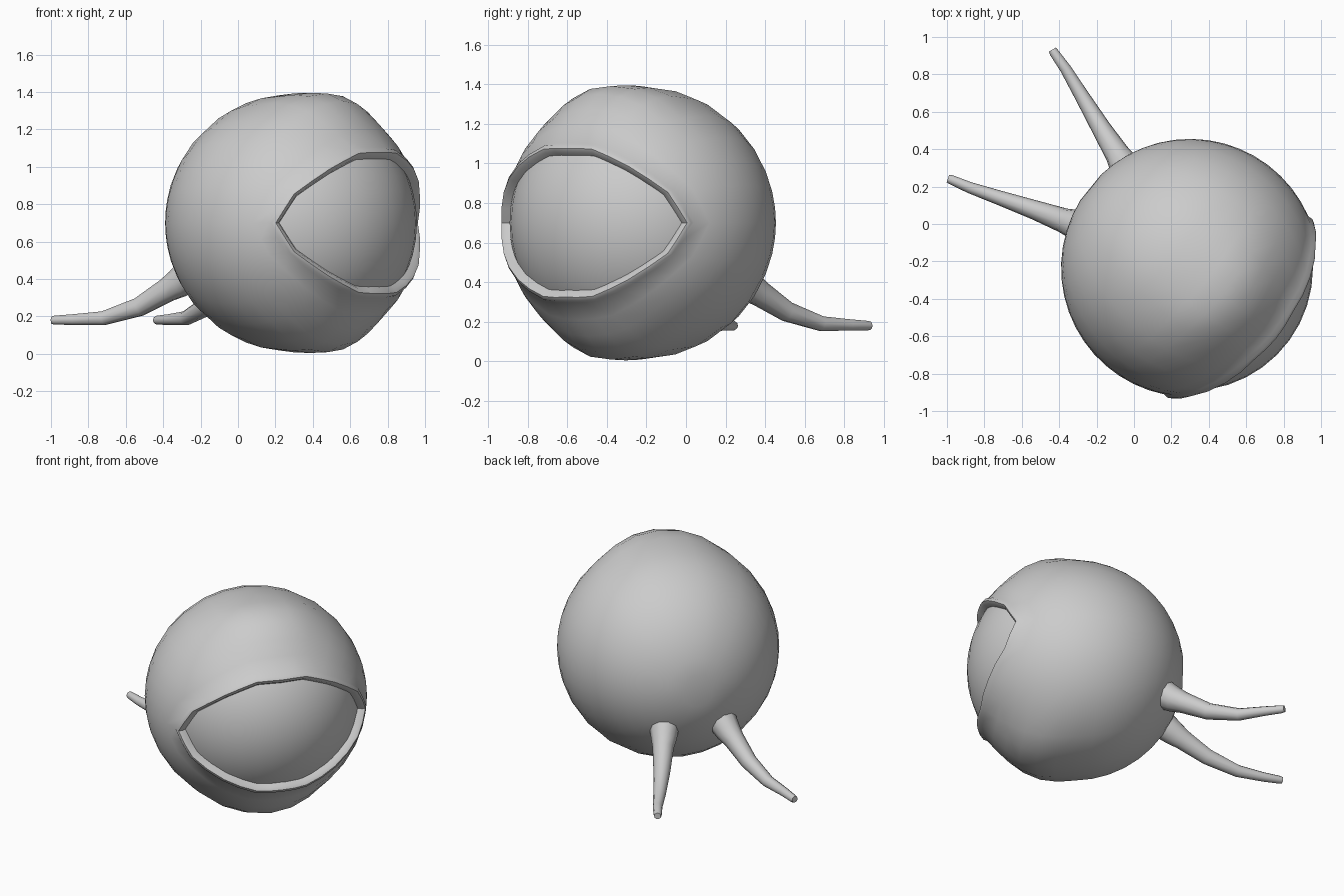
import bpy, bmesh, math
from mathutils import Vector, Matrix

if "Cube" in bpy.data.objects:
    bpy.data.objects.remove(bpy.data.objects["Cube"])

CENTER = Vector((0.30, -0.235, 0.70))
R = 0.69
FACING = math.radians(-39)
# local frame: +x is the gaze direction
PLACE = Matrix.Translation(CENTER) @ Matrix.Rotation(FACING, 4, 'Z')


def loft(name, rings, cap_start, cap_end):
    """Skin a list of equal-length closed rings."""
    bm = bmesh.new()
    loops = [[bm.verts.new(p) for p in ring] for ring in rings]
    n = len(loops[0])
    for a, b in zip(loops, loops[1:]):
        for i in range(n):
            j = (i + 1) % n
            bm.faces.new((a[i], a[j], b[j], b[i]))
    if cap_start:
        bm.faces.new(loops[0])
    if cap_end:
        bm.faces.new(loops[-1])
    bmesh.ops.recalc_face_normals(bm, faces=bm.faces)
    mesh = bpy.data.meshes.new(name)
    bm.to_mesh(mesh)
    bm.free()
    obj = bpy.data.objects.new(name, mesh)
    bpy.context.collection.objects.link(obj)
    obj.matrix_world = PLACE
    smooth(obj)
    return obj


def smooth(obj):
    bpy.ops.object.select_all(action='DESELECT')
    obj.select_set(True)
    bpy.context.view_layer.objects.active = obj
    bpy.ops.object.shade_smooth_by_angle(angle=math.radians(45))


def direction(az, el):
    a, e = math.radians(az), math.radians(el)
    return Vector((math.cos(e) * math.cos(a), math.cos(e) * math.sin(a), math.sin(e)))


def skin_radius(d):
    """Sphere with a slight swelling of the lids above and below the eye."""
    el = abs(math.degrees(math.asin(max(-1, min(1, d.z)))))
    az = math.atan2(d.y, d.x)
    front = max(0.0, math.cos(az)) ** 1.0
    return R + 0.045 * front * math.exp(-((el - 66) / 14) ** 2)


# Almond-shaped lid opening as (azimuth, elevation), one quarter then mirrored
quarter = [(58, 0), (50, 12.5), (33, 23.5), (15, 31)]
upper = quarter + [(0, 31.3)] + [(-a, e) for a, e in reversed(quarter)]
outline = upper + [(a, -e) for a, e in reversed(upper[1:-1])]
edge = []
for i, p in enumerate(outline):
    d0 = direction(*p)
    d1 = direction(*outline[(i + 1) % len(outline)])
    edge += [d0, (d0 + d1).normalized()]

# Lid rim: (degrees away from the opening, offset from the skin), then the body
back = Vector((-1, 0, 0))
rings = []
for away, off in [(0, -0.07), (0, -0.005), (1, 0.014), (2.8, 0.014), (4.5, 0.0)]:
    ring = []
    for d in edge:
        e = d.slerp(back, math.radians(away) / d.angle(back))
        ring.append(e * (skin_radius(e) + off))
    rings.append(ring)
STEPS = 16
for k in range(1, STEPS):
    ring = []
    for d in edge:
        full = d.angle(back)
        start = math.radians(4.5) / full
        e = d.slerp(back, start + (1 - start) * k / STEPS)
        ring.append(e * skin_radius(e))
    rings.append(ring)
loft("body_with_eyelids", rings, False, True)

# Eyeball
bpy.ops.mesh.primitive_uv_sphere_add(segments=40, ring_count=24, radius=0.657, location=CENTER)
eye = bpy.context.object
eye.name = "eyeball"
smooth(eye)

# Two tapering tails at the rear: world-space path points with radius
path = [((-0.22, -0.04, 0.45), 0.10), ((-0.32, 0.0, 0.375), 0.080),
        ((-0.38, 0.02, 0.34), 0.066), ((-0.53, 0.075, 0.25), 0.052),
        ((-0.72, 0.14, 0.19), 0.039), ((-0.88, 0.195, 0.183), 0.030),
        ((-0.98, 0.238, 0.18), 0.025), ((-0.995, 0.243, 0.18), 0.021)]
to_local = PLACE.inverted()
for side, name in ((1, "left_tail"), (-1, "right_tail")):
    pts = [to_local @ Vector(p) for p, r in path]
    tail = []
    for i, p in enumerate(pts):
        t = (pts[min(i + 1, len(pts) - 1)] - pts[max(i - 1, 0)]).normalized()
        u = t.cross(Vector((0, 0, 1))).normalized()
        v = u.cross(t)
        ring = []
        for k in range(10):
            a = 2 * math.pi * k / 10
            q = p + path[i][1] * (u * math.cos(a) + v * math.sin(a))
            ring.append(Vector((q.x, q.y * side, q.z)))
        tail.append(ring)
    loft(name, tail, True, True)
